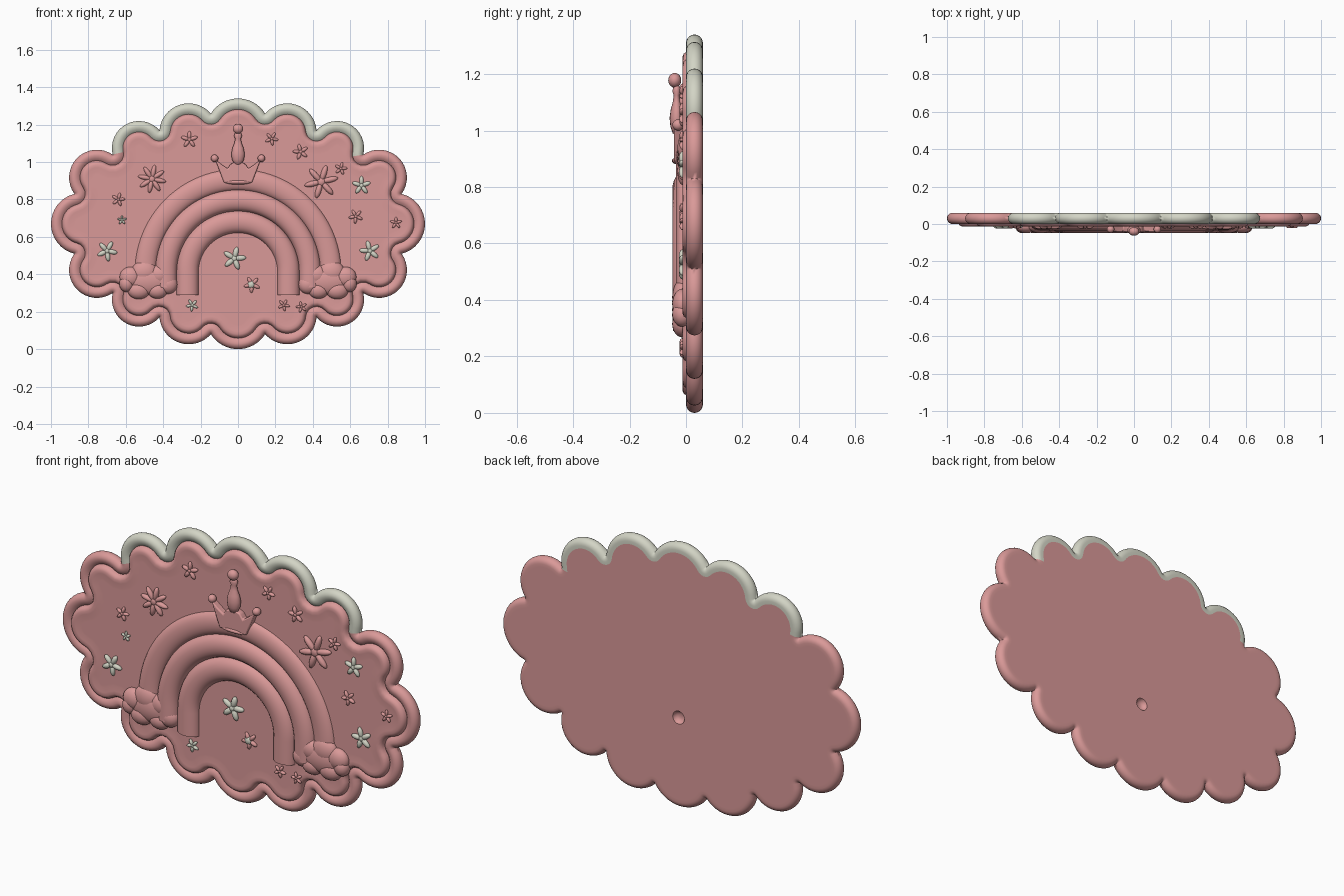
import bpy, bmesh, math
from mathutils import Matrix, Vector

cube = bpy.data.objects.get("Cube")
if cube:
    bpy.data.objects.remove(cube)


def material(name, rgb):
    m = bpy.data.materials.new(name)
    m.use_nodes = True
    m.diffuse_color = (*rgb, 1)
    bsdf = next(n for n in m.node_tree.nodes if n.type == 'BSDF_PRINCIPLED')
    bsdf.inputs["Base Color"].default_value = (*rgb, 1)
    bsdf.inputs["Roughness"].default_value = 0.6
    return m


PINK = material("soft pink", (0.70, 0.32, 0.315))
CREAM = material("pale cream", (0.65, 0.66, 0.56))


def finish(name, bm, mats, angle=40):
    bmesh.ops.remove_doubles(bm, verts=bm.verts, dist=1e-5)
    bmesh.ops.recalc_face_normals(bm, faces=bm.faces)
    me = bpy.data.meshes.new(name)
    bm.to_mesh(me)
    bm.free()
    ob = bpy.data.objects.new(name, me)
    bpy.context.collection.objects.link(ob)
    for m in mats:
        me.materials.append(m)
    bpy.ops.object.select_all(action='DESELECT')
    ob.select_set(True)
    bpy.context.view_layer.objects.active = ob
    bpy.ops.object.shade_smooth_by_angle(angle=math.radians(angle))
    return ob


def ball(bm, centre, radii, turn=0.0, seg=16):
    mat = (Matrix.Translation(centre) @ Matrix.Rotation(turn, 4, 'Y')
           @ Matrix.Diagonal((*radii, 1)))
    bmesh.ops.create_uvsphere(bm, u_segments=seg, v_segments=seg // 2 + 2,
                              radius=1, matrix=mat)


def loft(bm, rings, closed):
    """Skin a list of vertex rings; returns the quads with their column index."""
    out = []
    n = len(rings[0])
    for a, b in zip(rings, rings[1:]):
        for i in range(n if closed else n - 1):
            j = (i + 1) % n
            out.append((bm.faces.new((a[i], a[j], b[j], b[i])), i))
    return out


# Scalloped outline: sample points with outward normals, lobe by lobe
MID = 0.67
quarter = [(0.145, 1.26), (0.42, 1.17), (0.67, 1.04), (0.875, 0.83)]
right = quarter + [(x, 2 * MID - z) for x, z in reversed(quarter)]
cusps = [Vector(p) for p in right + [(-x, z) for x, z in reversed(right)]]
lobes = []
for k, b in enumerate(cusps):
    a = cusps[k - 1]
    mid, half = (a + b) / 2, (b - a).length / 2
    out = Vector((a.y - b.y, b.x - a.x)).normalized()
    sag = 0.08 + 0.045 * min(1, abs(mid.x) / 0.8)
    radius = (half ** 2 + sag ** 2) / (2 * sag)
    c = mid + out * (sag - radius)
    facing = math.atan2(out.y, out.x)
    spread = math.atan2(half, radius - sag)
    lobes.append((c, radius, facing, spread, mid.y > 1.06))

samples = []
ARC, FAN = 16, 6
for k, (c, r, facing, spread, pale) in enumerate(lobes):
    for i in range(ARC + 1):
        t = facing + spread * (1 - 2 * i / ARC)
        n = Vector((math.cos(t), math.sin(t)))
        samples.append((c + n * r, n, pale))
    # fan of normals around the cusp so that insets stay rounded
    nxt = lobes[(k + 1) % len(lobes)]
    t0, t1 = facing - spread, nxt[2] + nxt[3]
    swing = (t1 - t0 + math.pi) % (2 * math.pi) - math.pi
    for i in range(1, FAN):
        t = t0 + swing * i / FAN
        samples.append((cusps[k], Vector((math.cos(t), math.sin(t))),
                        pale and nxt[4]))


def outline(bm, inset, y):
    return [bm.verts.new((p.x - n.x * inset, y, p.y - n.y * inset))
            for p, n, _ in samples]


def ring_edges(bm, ring):
    pairs = zip(ring, ring[1:] + ring[:1])
    return [bm.edges.get(p) or bm.edges.new(p) for p in pairs]


# Plaque: rounded rim, groove, raised front panel and dimpled flat back
bm = bmesh.new()
rim = [(0.03 - 0.03 * math.sin(t), 0.03 + 0.03 * math.cos(t))
       for t in (math.pi * i / 10 for i in range(11))]
rim = [(0.045, 0.06)] + rim + [(0.046, 0.004), (0.058, 0.014)]
panel = [(0.061, 0.002), (0.068, -0.008), (0.08, -0.013), (0.095, -0.012),
         (0.12, -0.01), (0.13, -0.01)]
rings = [outline(bm, d, y) for d, y in rim + panel]
for f, i in loft(bm, rings, True):
    f.material_index = int(samples[i][2] and any(v in rings[1] for v in f.verts))
for face_row in range(1, len(rim) - 1):
    row = set(rings[face_row]) | set(rings[face_row + 1])
    for f in {f for v in rings[face_row] for f in v.link_faces}:
        if all(v in row for v in f.verts):
            i = min(rings[face_row].index(v) for v in f.verts if v in rings[face_row])
            j = max(rings[face_row].index(v) for v in f.verts if v in rings[face_row])
            f.material_index = int(samples[j if j - i > 1 else i][2])
bmesh.ops.triangle_fill(bm, edges=ring_edges(bm, rings[-1]), use_beauty=True)
dimple = [[bm.verts.new((r * math.cos(t), y, 0.46 + r * math.sin(t)))
           for t in (math.tau * i / 20 for i in range(20))]
          for r, y in ((0.033, 0.06), (0.03, 0.052), (0.022, 0.042), (0.01, 0.038))]
loft(bm, dimple, True)
bm.faces.new(dimple[-1])
bmesh.ops.triangle_fill(bm, edges=ring_edges(bm, rings[0]) + ring_edges(bm, dimple[0]),
                        use_beauty=True)
finish("scalloped_plaque", bm, [PINK, CREAM])


# Rainbow: three half-round arches with straight legs
def arch(name, radius, half, front, foot, centre=0.41):
    bm = bmesh.new()
    path = [(-radius, foot, -1, 0)]
    for i in range(49):
        t = math.pi * (1 - i / 48)
        c, s = math.cos(t), math.sin(t)
        path.append((radius * c, centre + radius * s, c, s))
    path.append((radius, foot, 1, 0))
    section = [(half * math.cos(t), -(front + 0.005) * math.sin(t) ** 0.8 + 0.005)
               for t in (math.pi * i / 12 for i in range(12))] + [(-half, 0.005)]
    rows = [[bm.verts.new((x + nx * o, y, z + nz * o)) for o, y in section]
            for x, z, nx, nz in path]
    loft(bm, rows, True)
    bm.faces.new(rows[0])
    bm.faces.new(rows[-1])
    finish(name, bm, [PINK], 60)


arch("rainbow_inner_arch", 0.27, 0.06, 0.046, 0.29)
arch("rainbow_middle_arch", 0.385, 0.059, 0.048, 0.33)
arch("rainbow_outer_arch", 0.495, 0.059, 0.036, 0.33)

# Clouds at the feet of the rainbow
puffs = [(0.48, 0.365, 0.12, 0.075), (0.50, 0.41, 0.07, 0.065),
         (0.42, 0.395, 0.06, 0.055), (0.575, 0.385, 0.058, 0.055),
         (0.375, 0.345, 0.052, 0.05), (0.43, 0.315, 0.055, 0.045),
         (0.53, 0.315, 0.06, 0.048), (0.595, 0.35, 0.04, 0.045)]
for side, name in ((1, "left_cloud"), (-1, "right_cloud")):
    bm = bmesh.new()
    for x, z, rx, rz in puffs:
        ball(bm, (side * x, -0.012, z), (rx, 0.037, rz), seg=20)
    finish(name, bm, [PINK], 60)

# Crown: bevelled plate, base band, tip balls and turned centre finial
half = [(0.075, 0.89), (0.122, 1.015), (0.085, 0.985), (0.055, 0.965),
        (0.04, 0.99), (0.015, 1.0)]
bm = bmesh.new()
shape = half + [(-x, z) for x, z in reversed(half)]
plate = bm.faces.new([bm.verts.new((x, 0, z)) for x, z in shape])
ext = bmesh.ops.extrude_face_region(bm, geom=[plate])["geom"]
bmesh.ops.translate(bm, vec=(0, -0.043, 0),
                    verts=[v for v in ext if isinstance(v, bmesh.types.BMVert)])
crown = finish("crown_body", bm, [PINK], 40)
bev = crown.modifiers.new("soft edges", 'BEVEL')
bev.width, bev.segments = 0.006, 2

bm = bmesh.new()
ball(bm, (0, -0.022, 0.893), (0.085, 0.028, 0.014))
for side in (-1, 1):
    ball(bm, (side * 0.125, -0.028, 1.02), (0.02, 0.02, 0.02))
ball(bm, (0, -0.04, 1.178), (0.028, 0.023, 0.026))
finish("crown_band_and_balls", bm, [PINK], 60)

turned = [(0.0, 0.98), (0.02, 0.99), (0.032, 1.015), (0.036, 1.045), (0.03, 1.075),
          (0.02, 1.1), (0.015, 1.125), (0.022, 1.14), (0.016, 1.155), (0.0, 1.17)]
bm = bmesh.new()
rows = [[bm.verts.new((r * math.cos(t), -0.033 + 0.7 * r * math.sin(t), z))
         for t in (math.tau * i / 16 for i in range(16))] for r, z in turned]
loft(bm, rows, True)
finish("crown_finial", bm, [PINK], 70)


# Raised stars and flowers made of flattened petals
def blossom(name, x, z, size, petals, mat, turn=0.0, width=0.24):
    bm = bmesh.new()
    for i in range(petals):
        t = turn + math.tau * i / petals
        ball(bm, (x + 0.52 * size * math.sin(t), -0.013, z + 0.52 * size * math.cos(t)),
             (width * size, 0.006 + 0.12 * size, 0.5 * size), t, 10)
    ball(bm, (x, -0.012, z), (0.3 * size, 0.007 + 0.12 * size, 0.3 * size), 0, 10)
    finish(name, bm, [mat], 70)


blossom("right_flower", -0.46, 0.91, 0.075, 8, PINK, 0.2, 0.18)
blossom("left_flower", 0.445, 0.895, 0.09, 6, PINK, 0.3, 0.18)
cream_stars = [(0.66, 0.875, 0.05), (-0.70, 0.525, 0.055), (0.705, 0.525, 0.055),
               (-0.02, 0.485, 0.062), (-0.245, 0.235, 0.033), (-0.62, 0.69, 0.025)]
pink_stars = [(-0.26, 1.12, 0.045), (0.18, 1.125, 0.036), (0.335, 1.055, 0.042),
              (-0.64, 0.80, 0.036), (0.63, 0.71, 0.038), (0.845, 0.675, 0.032),
              (0.245, 0.235, 0.032), (0.34, 0.225, 0.03), (0.55, 0.965, 0.034),
              (0.075, 0.345, 0.044)]
for label, mat, stars in (("cream", CREAM, cream_stars), ("pink", PINK, pink_stars)):
    for i, (x, z, size) in enumerate(stars):
        blossom(f"{label}_star_{i + 1}", x, z, size, 5, mat, 0.5 * i)
bm = bmesh.new()
ball(bm, (0.07, -0.016, 0.345), (0.02, 0.011, 0.02), 0, 10)
finish("cream_star_centre", bm, [CREAM], 70)
